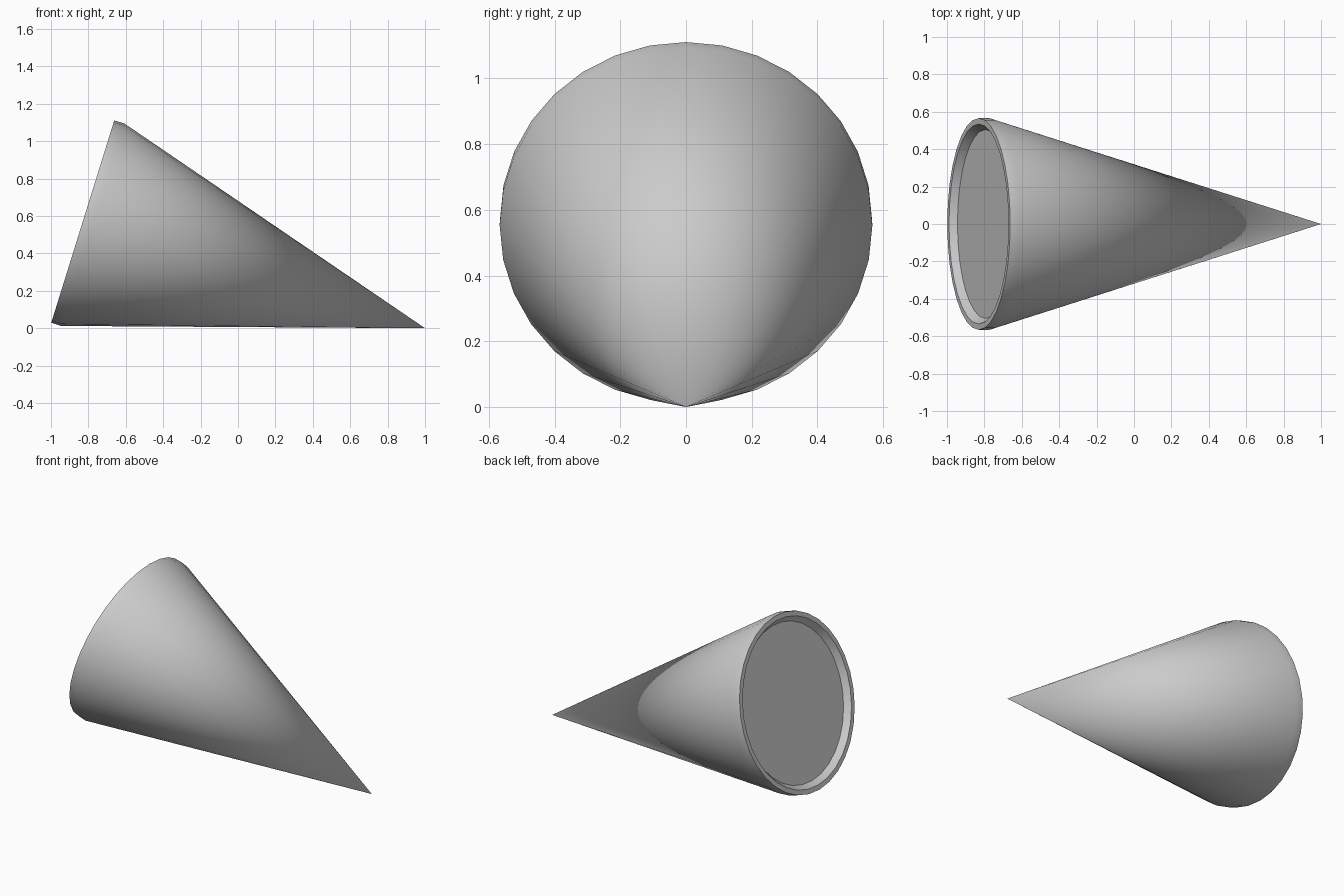
import bpy, bmesh, math
from mathutils import Vector

if "Cube" in bpy.data.objects:
    bpy.data.objects.remove(bpy.data.objects["Cube"])

SIDES = 32
BASE = Vector((-0.83, 0, 0.57))     # centre of the open rim
TIP = Vector((1, 0, 0))             # point of the cone
axis = (TIP - BASE).normalized()
side = Vector((0, 1, 0))
up = side.cross(axis) * -1
length = (TIP - BASE).length

# (radius, distance along axis): recessed floor edge, inner lip, outer rim, shoulder
profile = [(0.505, 0.038), (0.535, 0.0), (0.566, 0.0), (0.567, 0.056)]

bm = bmesh.new()


def ring(radius, dist):
    centre = BASE + axis * dist
    steps = [2 * math.pi * i / SIDES for i in range(SIDES)]
    return [bm.verts.new(centre + (up * math.cos(a) + side * math.sin(a)) * radius)
            for a in steps]


rings = [ring(r, d) for r, d in profile]

# Recessed base disc
bm.faces.new(rings[0])

# Lip and rim band
for a, b in zip(rings, rings[1:]):
    for i in range(SIDES):
        j = (i + 1) % SIDES
        bm.faces.new((a[i], a[j], b[j], b[i]))

# Cone wall closing in one shared point
tip = bm.verts.new(BASE + axis * length)
for i in range(SIDES):
    bm.faces.new((rings[-1][i], rings[-1][(i + 1) % SIDES], tip))

bmesh.ops.recalc_face_normals(bm, faces=bm.faces[:])
mesh = bpy.data.meshes.new("tilted_cone")
bm.to_mesh(mesh)
bm.free()

cone = bpy.data.objects.new("tilted_cone", mesh)
bpy.context.collection.objects.link(cone)
bpy.context.view_layer.objects.active = cone
cone.select_set(True)
bpy.ops.object.shade_smooth_by_angle(angle=math.radians(30))
